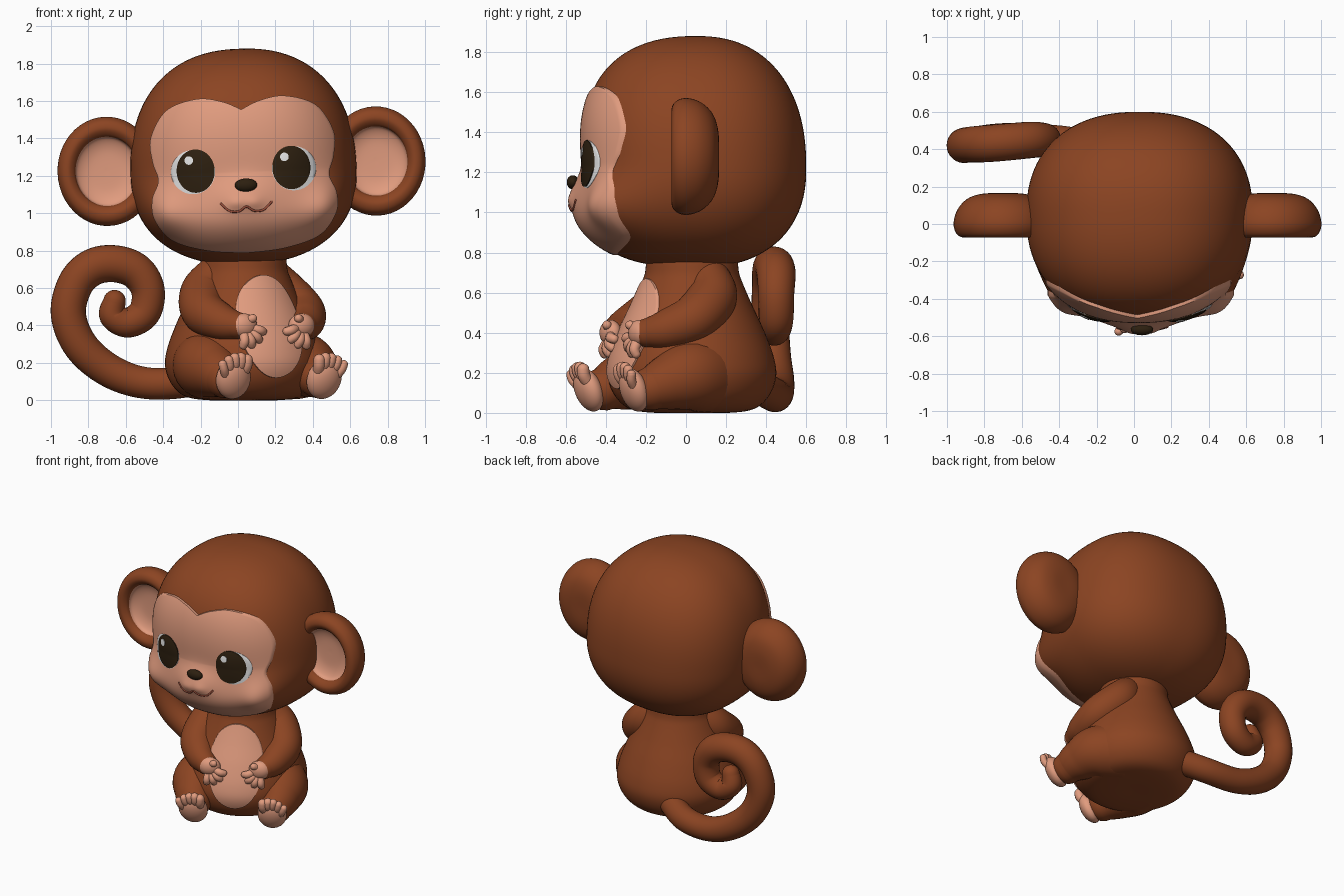
import bpy, bmesh
from math import sin, cos, pi, exp, sqrt, radians
from mathutils import Matrix, Vector

cube = bpy.data.objects.get("Cube")
if cube:
    bpy.data.objects.remove(cube)


def material(name, rgb):
    m = bpy.data.materials.new(name)
    m.use_nodes = True
    m.diffuse_color = (*rgb, 1)
    m.node_tree.nodes["Principled BSDF"].inputs["Base Color"].default_value = (*rgb, 1)
    return m


BROWN = material("brown_fur", (0.26, 0.058, 0.016))
SKIN = material("peach_skin", (0.75, 0.33, 0.21))
DARK = material("dark_brown", (0.026, 0.014, 0.005))
WHITE = material("eye_white", (0.78, 0.78, 0.78))
LIP = material("lip_red", (0.34, 0.08, 0.045))

# Head is tilted a little, body is turned toward its left
HEAD = Matrix.Translation((0.03, 0.05, 1.22)) @ Matrix.Rotation(radians(-2.2), 4, 'Y')
BODY = Matrix.Translation((0.03, 0.03, 0)) @ Matrix.Rotation(radians(25), 4, 'Z')
WORLD = Matrix.Identity(4)


def finish(name, bm, mats, frame):
    bmesh.ops.remove_doubles(bm, verts=bm.verts, dist=1e-5)
    bmesh.ops.recalc_face_normals(bm, faces=bm.faces)
    for f in bm.faces:
        f.smooth = True
    for e in bm.edges:
        if len(e.link_faces) == 2 and e.calc_face_angle(0) > 1:
            e.smooth = False
    bm.transform(frame)
    me = bpy.data.meshes.new(name)
    bm.to_mesh(me)
    bm.free()
    for m in mats:
        me.materials.append(m)
    ob = bpy.data.objects.new(name, me)
    bpy.context.collection.objects.link(ob)


def loft(name, rings, mats, frame=WORLD, band=lambda k: 0):
    """Skin a list of closed rings; band picks the material of each strip."""
    bm = bmesh.new()
    rows = [[bm.verts.new(p) for p in ring] for ring in rings]
    n = len(rows[0])
    for k in range(len(rows) - 1):
        for i in range(n):
            j = (i + 1) % n
            f = bm.faces.new((rows[k][i], rows[k][j], rows[k + 1][j], rows[k + 1][i]))
            f.material_index = band(k)
    finish(name, bm, mats, frame)


def spline(pts, n=8):
    """Smooth curve through points of any dimension."""
    pts = [Vector(p) for p in pts]
    pts = [pts[0]] + pts + [pts[-1]]
    out = []
    for a, b, c, d in zip(pts, pts[1:], pts[2:], pts[3:]):
        for i in range(n):
            t = i / n
            out.append(b + (c - a) * (t / 2) + (2 * a - 5 * b + 4 * c - d) * (t * t / 2)
                       + (3 * b - a - 3 * c + d) * (t ** 3 / 2))
    return out + [pts[-1]]


def tube(name, pts, mat, frame=WORLD, sides=24, n=8):
    """Round-ended tube through (x, y, z, radius) points."""
    path = spline(pts, n)
    pos = [p.to_3d() for p in path]
    rad = [p[3] for p in path]
    last = len(path) - 1
    tan = [(pos[min(i + 1, last)] - pos[max(i - 1, 0)]).normalized() for i in range(last + 1)]
    caps = [k * pi / 12 for k in range(7)]
    stations = [(0, -a) for a in reversed(caps)] + [(i, 0) for i in range(1, last)]
    stations += [(last, a) for a in caps]
    side = tan[0].orthogonal()
    rings = []
    for i, a in stations:
        side = (side - tan[i] * side.dot(tan[i])).normalized()
        up = tan[i].cross(side)
        c, r = pos[i] + tan[i] * rad[i] * sin(a), rad[i] * cos(a)
        rings.append([c + (side * cos(q) + up * sin(q)) * r
                      for q in (2 * pi * j / sides for j in range(sides))])
    loft(name, rings, [mat], frame)


def ellipsoid(name, centre, size, mat, frame, turn=Matrix.Identity(4)):
    bm = bmesh.new()
    m = Matrix.Translation(centre) @ turn @ Matrix.Diagonal((*size, 1))
    bmesh.ops.create_uvsphere(bm, u_segments=28, v_segments=18, radius=1, matrix=m)
    finish(name, bm, [mat], frame)


def oval(cx, cz, rx, rz, n=48):
    return [(cx + rx * cos(2 * pi * i / n), cz + rz * sin(2 * pi * i / n)) for i in range(n)]


def patch(name, outline, centre, surface, lift, mat, frame, steps=10):
    """Thin closed plate lying on the front surface y = surface(x, z)."""
    cx, cz = centre
    rings = []
    for k in range(steps + 1):
        t = k / steps
        flat = [(cx + (x - cx) * t, cz + (z - cz) * t) for x, z in outline]
        rings.append([(x, surface(x, z) - lift, z) for x, z in flat])
    rings.append([(x, y + lift + 0.015, z) for x, y, z in rings[-1]])
    rings.append([(cx, surface(cx, cz) + 0.1, cz)] * len(outline))
    loft(name, rings, [mat], frame)


# Head: a rounded box-like ball, fuller at the brow, chin and cheeks
P, WIDE, BACK, HIGH, LOW = 2.3, 0.605, 0.55, 0.66, 0.495


def power(v):
    return (1 if v > 0 else -1) * abs(v) ** (2 / P)


def bump(x, z, cx, cz, sx, sz):
    return exp(-((x - cx) / sx) ** 2 - ((z - cz) / sz) ** 2)


def front_depth(x, z):
    d = 0.55 + (0.13 * z if z > 0 else 0.75 * z * z)
    return d + 0.18 * bump(abs(x), z, 0.5, -0.25, 0.14, 0.16)


head = []
for k in range(65):
    a = -pi / 2 + pi * k / 64
    z = power(sin(a)) * (HIGH if a > 0 else LOW)
    w = abs(cos(a)) ** (2 / P)
    ring = []
    for i in range(96):
        q = 2 * pi * i / 96
        x = WIDE * w * power(cos(q))
        depth = BACK if sin(q) > 0 else front_depth(x, z)
        ring.append((x, depth * w * power(sin(q)), z))
    head.append(ring)
loft("head", head, [BROWN], HEAD)


def face_surface(x, z):
    rest = 1 - abs(x / WIDE) ** P - abs(z / (HIGH if z > 0 else LOW)) ** P
    y = -front_depth(x, z) * max(rest, 0) ** (1 / P)
    y -= 0.045 * bump(x, z, 0, -0.25, 0.4, 0.13) + 0.04 * bump(x, z, 0, -0.12, 0.16, 0.09)
    return y - sum(0.012 * bump(x, z, s * 0.05, -0.165, 0.05, 0.035) for s in (-1, 1))


# Heart-topped face mask
half = spline([(0, .335), (.1, .38), (.235, .4), (.4, .345), (.49, .2), (.485, .07), (.458, -.03),
               (.495, -.13), (.485, -.24), (.39, -.355), (.2, -.415), (0, -.433)])
mask = [tuple(p) for p in half] + [(-p[0], p[1]) for p in reversed(half[1:-1])]
patch("face_mask", mask, (0, -0.02), face_surface, 0.018, SKIN, HEAD, 44)

# Eyes
for s, tag in ((-1, "right"), (1, "left")):
    ex, er = s * 0.27, 0.118

    def eye_surface(x, z):
        r2 = ((x - ex) ** 2 + (z - 0.01) ** 2) / er ** 2
        return face_surface(x, z) - 0.02 - 0.02 * (1 - r2)

    px = s * 0.256
    patch(tag + "_eye_white", oval(ex, 0.01, er, er), (ex, 0.01), eye_surface, 0, WHITE, HEAD)
    patch(tag + "_pupil", oval(px, 0.015, 0.102, 0.116), (px, 0.015), eye_surface, 0.005, DARK, HEAD)
    hx = px - 0.035
    patch(tag + "_eye_glint", oval(hx, 0.073, 0.023, 0.023), (hx, 0.073), eye_surface, 0.009,
          WHITE, HEAD, 4)

# Nose and mouth
ellipsoid("nose", (0.01, face_surface(0, -0.07) - 0.028, -0.07), (0.06, 0.03, 0.035), DARK, HEAD)
smile = [(-.135, -.165), (-.09, -.205), (-.04, -.208), (0, -.185), (.04, -.208), (.09, -.205),
         (.135, -.165)]
tube("mouth", [(x + 0.008, face_surface(x + 0.008, z) - 0.019, z, 0.006) for x, z in smile],
     LIP, HEAD, 8)

# Ears: turned bowls with a thick rounded rim and a skin-coloured hollow
bowl = spline([(0, .115), (.12, .112), (.21, .085), (.27, .025), (.292, -.05), (.272, -.105),
               (.23, -.122), (.193, -.1), (.175, -.06), (.11, -.035), (0, -.03)], 6)
for s, tag in ((-1, "right"), (1, "left")):
    rings = [[(s * 0.72 - 0.01 + 0.905 * r * cos(q), y, 0.032 + r * sin(q))
              for q in (2 * pi * i / 48 for i in range(48))] for r, y in bowl]
    loft(tag + "_ear", rings, [BROWN, SKIN], HEAD, lambda k: int(k >= 45))

# Pear-shaped body
profile = spline([(0, 0), (.18, 0), (.31, .02), (.385, .085), (.42, .18), (.408, .28),
                  (.36, .41), (.295, .55), (.24, .68), (.2, .8), (0, .8)])
loft("body", [[(r * cos(q), r * sin(q), z) for q in (2 * pi * i / 64 for i in range(64))]
              for r, z in profile], [BROWN], BODY)


def body_surface(x, z):
    for (r0, z0), (r1, z1) in zip(profile, profile[1:]):
        if z0 <= z <= z1 and z1 > z0:
            r = r0 + (r1 - r0) * (z - z0) / (z1 - z0)
            return -sqrt(max(r * r - x * x, 0))
    return 0


patch("belly", oval(0, 0.395, 0.185, 0.275, 64), (0, 0.395), body_surface, 0.01, SKIN, BODY, 24)

# Limbs, mirrored in the body frame
for s, tag in ((-1, "right"), (1, "left")):
    tube(tag + "_arm", [(s * .15, .02, .67, .11), (s * .235, 0, .575, .125), (s * .29, -.12, .475, .12),
                        (s * .25, -.25, .42, .1), (s * .195, -.335, .4, .073)], BROWN, BODY, 32)
    ellipsoid(tag + "_palm", (s * .17, -.37, .4), (.074, .05, .064), SKIN, BODY)
    for i in range(4):
        a = radians(15 + 28 * i)
        dx, dz = -s * cos(a), -sin(a)
        tube(f"{tag}_finger_{i + 1}",
             [(s * .17 + d * dx, y, .395 + d * dz, r)
              for d, y, r in ((.03, -.375, .026), (.075, -.402, .026), (.102, -.395, .023))],
             SKIN, BODY, 12, 4)
    tube(tag + "_thumb", [(s * .165, -.38, .42, .024), (s * .135, -.405, .438, .023)], SKIN, BODY, 12, 4)

    tube(tag + "_leg", [(s * .2, .02, .19, .19), (s * .28, -.14, .185, .178), (s * .285, -.27, .15, .14),
                        (s * .275, -.35, .122, .11)], BROWN, BODY, 32)
    # Sole leans forward and splays outward, with stubby toes along its top
    turn = Matrix.Rotation(radians(20), 4, 'X') @ Matrix.Rotation(radians(s * 8), 4, 'Y')
    ellipsoid(tag + "_foot", (s * .268, -.445, .115), (.098, .062, .113), SKIN, BODY, turn)
    for i in range(5):
        u = (i - 2) / 2
        size = 0.027 - 0.004 * s * u
        top = .226 - .022 * u * u - .012 * s * u
        tube(f"{tag}_toe_{i + 1}",
             [(s * .272 + .05 * u, -.465, top - .07, size), (s * .28 + .066 * u, -.495, top - .03, size),
              (s * .285 + .072 * u, -.5, top, size)], SKIN, BODY, 14, 4)

# Curled tail
tube("tail", [(-.08, .32, .16, .085), (-.28, .42, .1, .085), (-.5, .45, .093, .085), (-.69, .45, .16, .09),
              (-.84, .43, .29, .093), (-.907, .42, .46, .094), (-.87, .425, .62, .096),
              (-.78, .43, .71, .099), (-.66, .44, .73, .099), (-.545, .45, .69, .097),
              (-.482, .45, .59, .09), (-.5, .45, .47, .086), (-.59, .44, .415, .08),
              (-.67, .43, .455, .073), (-.66, .42, .53, .06)], BROWN, sides=28)
